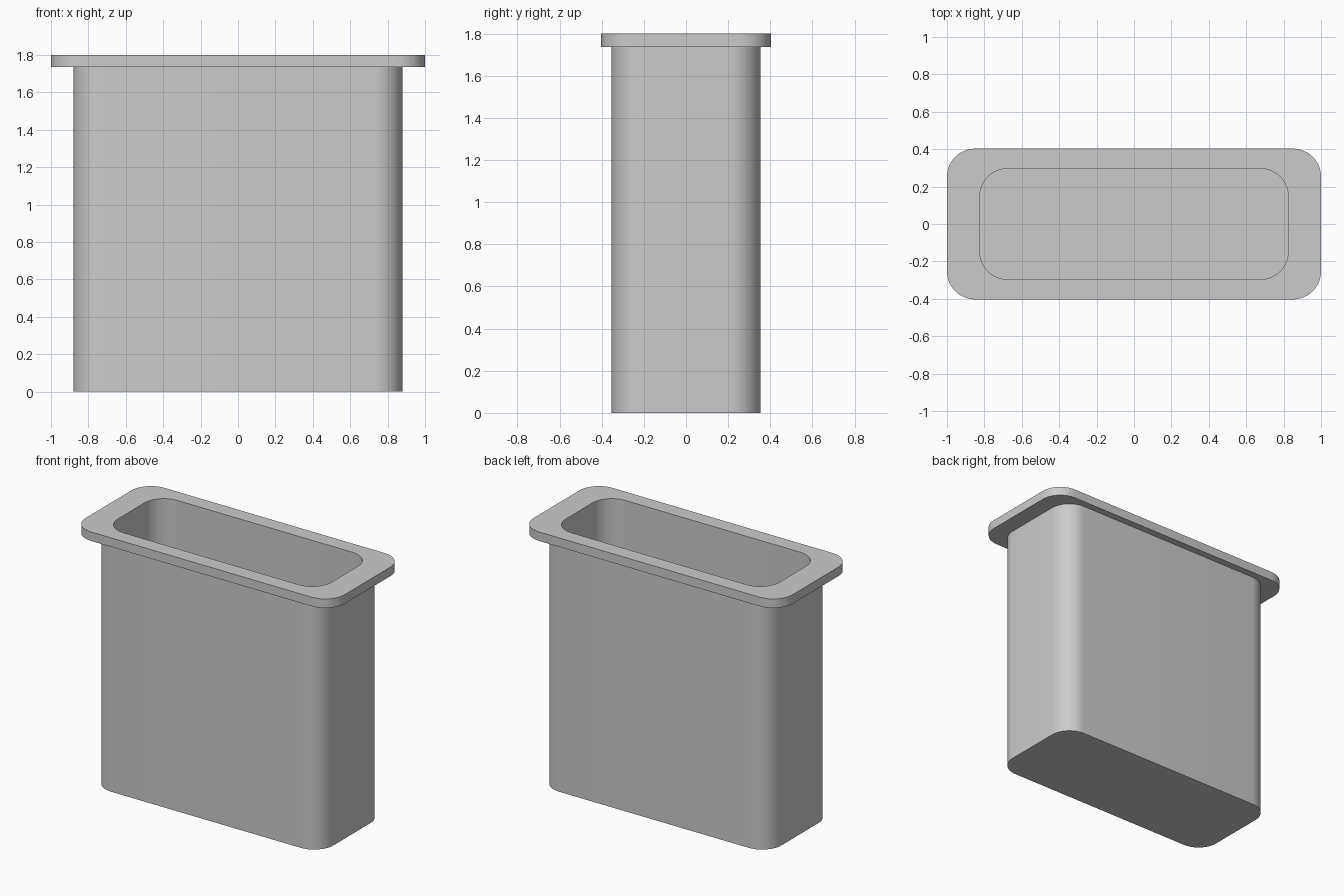
import bpy, bmesh, math

cube = bpy.data.objects.get("Cube")
if cube:
    bpy.data.objects.remove(cube, do_unlink=True)

grey = bpy.data.materials.new("plain grey")
grey.use_nodes = True
colour = (0.6, 0.6, 0.6, 1)
grey.diffuse_color = colour
grey.node_tree.nodes["Principled BSDF"].inputs["Base Color"].default_value = colour

STEPS = 12  # segments per rounded corner


def rounded_ring(bm, half_x, half_y, radius, z):
    """Ring of vertices around a rounded rectangle."""
    ring = []
    for corner, (sx, sy) in enumerate([(1, 1), (-1, 1), (-1, -1), (1, -1)]):
        for i in range(STEPS + 1):
            a = (corner + i / STEPS) * math.pi / 2
            x = sx * (half_x - radius) + radius * math.cos(a)
            y = sy * (half_y - radius) + radius * math.sin(a)
            ring.append(bm.verts.new((x, y, z)))
    return ring


# Section rings: up the outside, around the flange, down into the cavity
sections = [
    (0.88, 0.353, 0.15, 0),
    (0.88, 0.353, 0.15, 1.737),
    (1.0, 0.403, 0.15, 1.737),
    (1.0, 0.403, 0.15, 1.8),
    (0.825, 0.296, 0.15, 1.8),
    (0.825, 0.296, 0.15, 0.06),
]
bm = bmesh.new()
rings = [rounded_ring(bm, *s) for s in sections]
for low, high in zip(rings, rings[1:]):
    for i in range(len(low)):
        j = (i + 1) % len(low)
        bm.faces.new((low[i], low[j], high[j], high[i]))

# Underside and cavity floor
bm.faces.new(list(reversed(rings[0])))
bm.faces.new(rings[-1])
bmesh.ops.recalc_face_normals(bm, faces=bm.faces[:])

mesh = bpy.data.meshes.new("flanged_container")
bm.to_mesh(mesh)
bm.free()
mesh.materials.append(grey)
container = bpy.data.objects.new("flanged_container", mesh)
bpy.context.collection.objects.link(container)

bpy.ops.object.select_all(action="DESELECT")
container.select_set(True)
bpy.context.view_layer.objects.active = container
bpy.ops.object.shade_smooth_by_angle(angle=math.radians(30))
